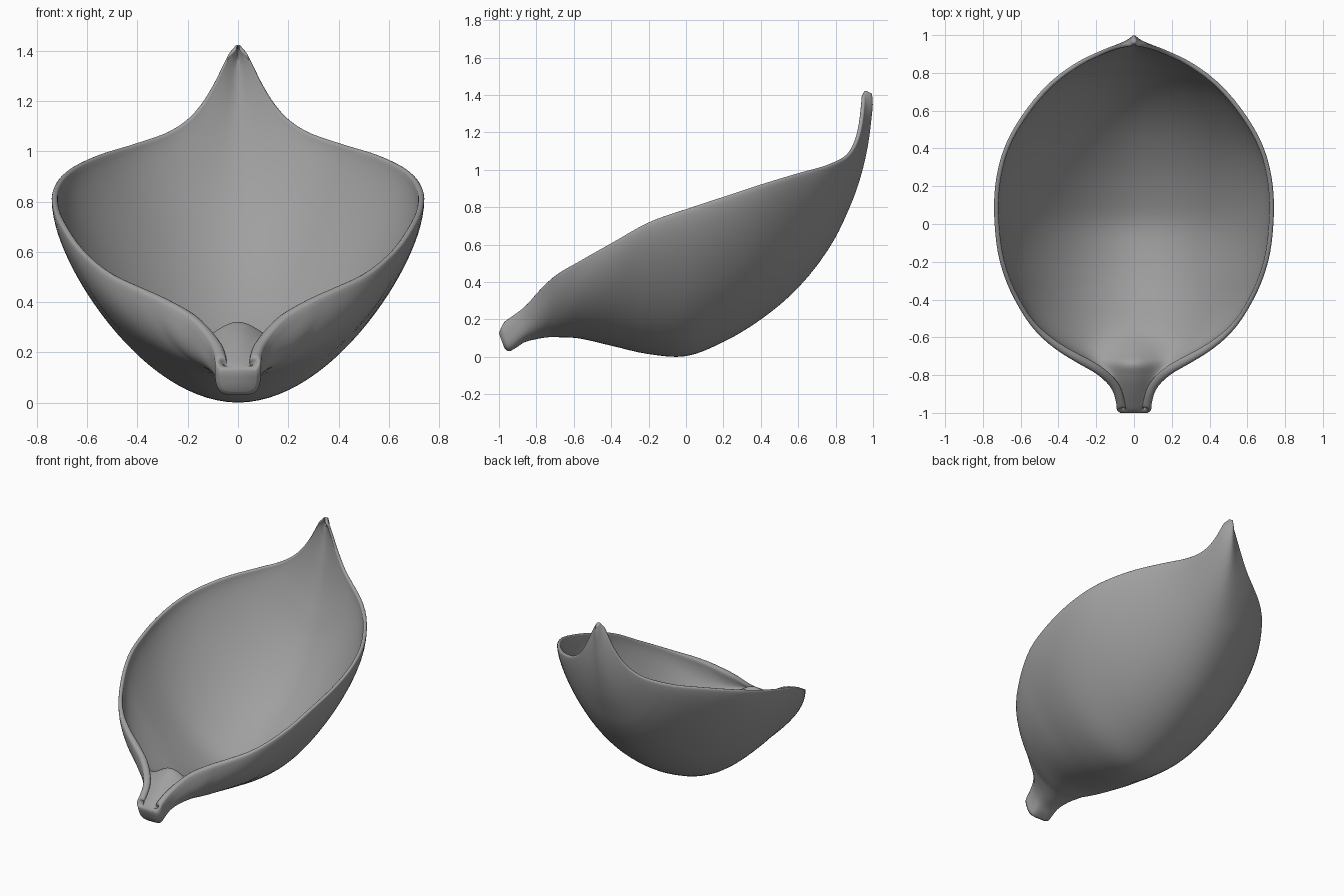
import bpy, bmesh, math
from mathutils import Vector

if "Cube" in bpy.data.objects:
    bpy.data.objects.remove(bpy.data.objects["Cube"])

# Stations along the petal: rim half width, rim y, rim z, keel y, keel z, floor thickness
STATIONS = [
    (.072, -1.00, .145, -.970, .045, .09),
    (.090, -.985, .175, -.947, .030, .125),
    (.094, -.95, .205, -.915, .045, .14),
    (.115, -.88, .26, -.87, .075, .165),
    (.19, -.80, .35, -.80, .095, .20),
    (.30, -.735, .415, -.735, .105, .215),
    (.39, -.68, .455, -.68, .105, .16),
    (.51, -.58, .51, -.58, .10, .07),
    (.632, -.40, .61, -.40, .06, .04),
    (.71, -.20, .72, -.20, .015, .035),
    (.738, 0, .79, 0, .004, .035),
    (.735, .20, .855, .20, .08, .035),
    (.688, .40, .92, .40, .20, .035),
    (.575, .60, .98, .60, .37, .035),
    (.385, .80, 1.04, .80, .64, .035),
    (.28, .868, 1.078, .86, .765, .035),
    (.203, .905, 1.128, .907, .88, .035),
    (.147, .929, 1.19, .94, .985, .035),
    (.10, .945, 1.265, .965, 1.09, .035),
    (.047, .957, 1.37, .99, 1.26, .03),
    (.022, .963, 1.41, .998, 1.375, .028),
    (.010, .972, 1.422, .993, 1.408, .012),
]
COLS = 28        # steps from keel to rim


def spline(points, steps):
    """Smooth curve through unevenly spaced points, spaced by chord length."""
    pts = [Vector(p) for p in points]
    n = len(pts)
    h = [(pts[i + 1] - pts[i]).length for i in range(n - 1)]
    slope = [(pts[i + 1] - pts[i]) / h[i] for i in range(n - 1)]
    tan = [slope[0]] + [(slope[i - 1] * h[i] + slope[i] * h[i - 1]) / (h[i - 1] + h[i])
                        for i in range(1, n - 1)] + [slope[-1]]
    out = []
    for i in range(n - 1):
        for k in range(steps):
            t = k / steps
            s = t * t * (3 - 2 * t)
            out.append(pts[i] * (1 - s) + pts[i + 1] * s
                       + tan[i] * h[i] * (t * (1 - t) ** 2)
                       - tan[i + 1] * h[i] * (t * t * (1 - t)))
    out.append(pts[-1])
    return out


def clamp(t):
    return min(max(t, 0), 1)


def half_ring(st, before, after):
    """Outer wall from keel up to the rim, then inner wall back down to the floor."""
    w, ry, rz, ky, kz, floor = st
    d = after - before
    wall = .024 + .022 * clamp((-.5 - ky) / .25)
    rim_n = Vector((-d[1], d[0])).normalized() * wall
    keel_n = Vector((-d[4], d[3])).normalized() * min(floor, .04)
    iw, iry = max(w + rim_n.x, .35 * w), ry + max(rim_n.y, -.02)
    iky, ikz = ky + keel_n.x, kz + keel_n.y
    if ky < -.5:                       # stem floor lies under its rim
        iky, ikz = ky + (ry - ky) * .9, kz + min(floor, .04)
    fill = max(floor - .04, 0)         # solid stem and its lip
    blunt = clamp((-.72 - ky) / .2)
    round_ = .43 + .42 * clamp((-.3 - ky) / .35)

    def point(u, width, y0, z0, y1, z1, lift):
        v = (1 - round_) * u ** 1.9 + round_ * (1 - math.sqrt(max(1 - u * u, 0)))
        square = 1 - max(1 - u ** 4, 0) ** .25
        v += (square - v) * blunt
        x = width * u
        bump = lift * (1 - v) * math.exp(-(x / .17) ** 2)
        return Vector((x, y0 + (y1 - y0) * v, z0 + (z1 - z0) * v + bump))

    drop = min(wall * .45, .3 * (rz - kz))
    us = [math.sin(math.pi / 2 * i / COLS) for i in range(COLS + 1)]
    outer = [point(u, w, ky, kz, ry, rz - drop, 0) for u in us]
    inner = [point(u, iw, iky, ikz, iry, rz - drop, fill) for u in us]
    a, b = outer[-1], inner[-1]
    lip = [a.lerp(b, t) + Vector((0, 0, drop * e))
           for t, e in ((.07, .5), (.25, .87), (.5, 1), (.75, .87), (.93, .5))]
    return outer + lip + inner[::-1]


# Petal shell: closed rings lofted from stem to tip
stations = spline(STATIONS, 4)
bm = bmesh.new()
rings = []
for i, st in enumerate(stations):
    half = half_ring(st, stations[max(i - 1, 0)],
                     stations[min(i + 1, len(stations) - 1)])
    mirrored = [Vector((-p.x, p.y, p.z)) for p in half[-2:0:-1]]
    rings.append([bm.verts.new(p) for p in half + mirrored])
for r0, r1 in zip(rings, rings[1:]):
    for j in range(len(r0)):
        k = (j + 1) % len(r0)
        bm.faces.new((r0[j], r0[k], r1[k], r1[j]))

# Caps for the stem end and the tip, filled straight across
n = len(rings[0])
for ring in (rings[0], rings[-1]):
    for j in range(n // 2):
        quad = [ring[j], ring[j + 1], ring[(n - j - 1) % n], ring[(n - j) % n]]
        quad = list(dict.fromkeys(quad))
        if len(quad) > 2:
            bm.faces.new(quad)
bmesh.ops.recalc_face_normals(bm, faces=bm.faces)

mesh = bpy.data.meshes.new("petal")
bm.to_mesh(mesh)
bm.free()
petal = bpy.data.objects.new("petal", mesh)
bpy.context.collection.objects.link(petal)

grey = bpy.data.materials.new("grey")
grey.diffuse_color = (.35, .35, .35, 1)
grey.use_nodes = True
grey.node_tree.nodes["Principled BSDF"].inputs["Base Color"].default_value = grey.diffuse_color
mesh.materials.append(grey)

bpy.context.view_layer.objects.active = petal
petal.select_set(True)
bpy.ops.object.shade_smooth_by_angle(angle=math.radians(80))
